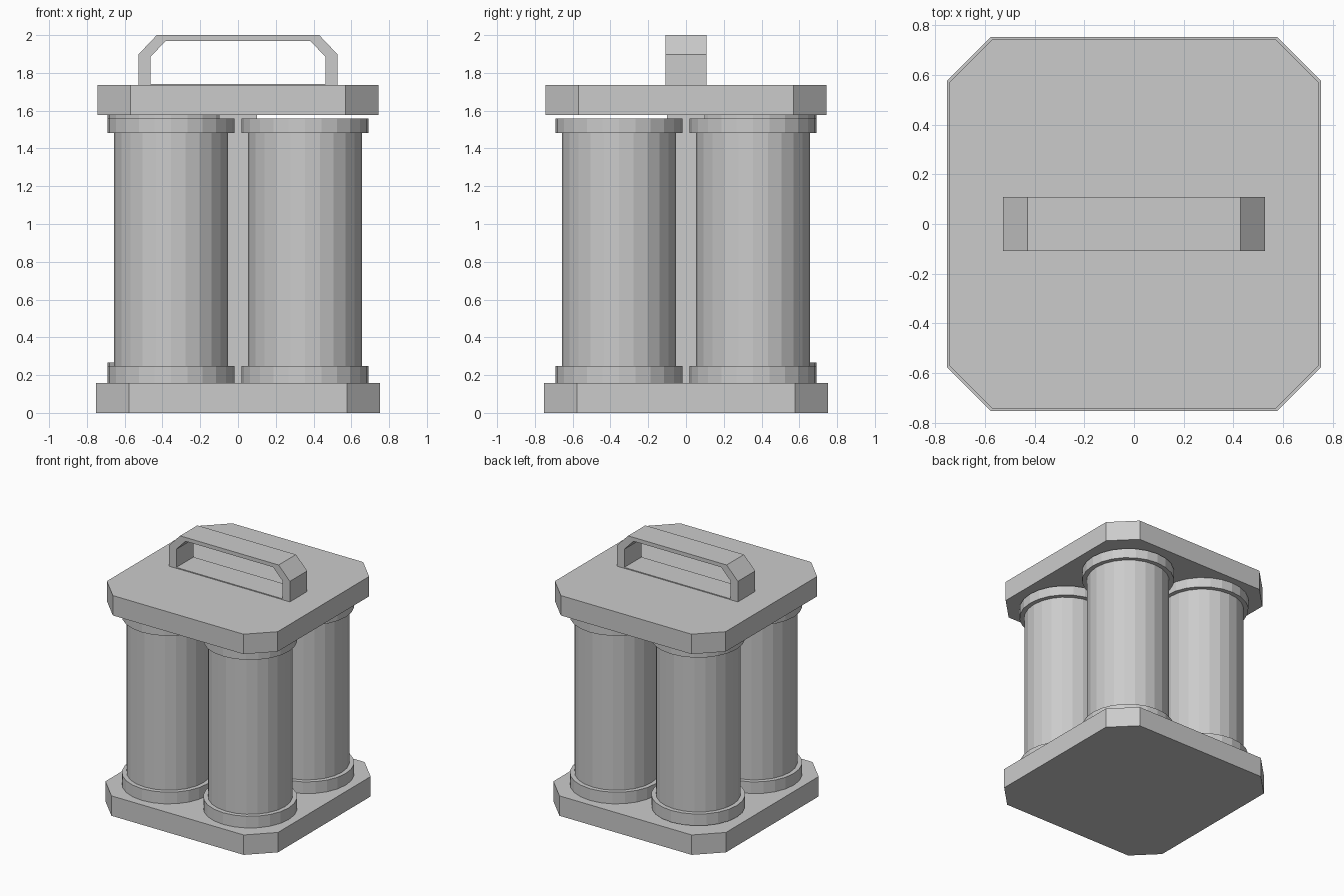
import bpy, bmesh

if "Cube" in bpy.data.objects:
    bpy.data.objects.remove(bpy.data.objects["Cube"])


def prism(name, outline, axis, lo, hi):
    """Extrude a closed outline along z (plan view) or y (front view)."""
    bm = bmesh.new()
    verts = [bm.verts.new((a, b, lo) if axis == 'z' else (a, lo, b)) for a, b in outline]
    face = bm.faces.new(verts)
    ext = bmesh.ops.extrude_face_region(bm, geom=[face])
    moved = [v for v in ext['geom'] if isinstance(v, bmesh.types.BMVert)]
    d = hi - lo
    bmesh.ops.translate(bm, verts=moved, vec=(0, 0, d) if axis == 'z' else (0, d, 0))
    bmesh.ops.recalc_face_normals(bm, faces=bm.faces)
    mesh = bpy.data.meshes.new(name)
    bm.to_mesh(mesh)
    bm.free()
    obj = bpy.data.objects.new(name, mesh)
    bpy.context.collection.objects.link(obj)
    return obj


def plate(name, r, c, z0, z1):
    """Square plate with clipped corners."""
    pts = [(r, -c), (r, c), (c, r), (-c, r), (-r, c), (-r, -c), (-c, -r), (c, -r)]
    return prism(name, pts, 'z', z0, z1)


def cylinder(name, x, y, r, z0, z1):
    bpy.ops.mesh.primitive_cylinder_add(vertices=24, radius=r, depth=z1 - z0,
                                        location=(x, y, (z0 + z1) / 2))
    bpy.context.object.name = name


# Base and lid plates
plate("base_plate", 0.753, 0.577, 0, 0.157)
plate("top_plate", 0.745, 0.57, 1.578, 1.735)

# Central square post joining the plates
prism("centre_post", [(-.1, -.1), (.1, -.1), (.1, .1), (-.1, .1)], 'z', 0.15, 1.59)

# Four canisters with end caps; the back left one sits slightly higher
for side, x in (("left", -0.355), ("right", 0.355)):
    for end, y in (("front", -0.355), ("back", 0.355)):
        up = 0.018 if (side, end) == ("left", "back") else 0
        tag = f"{end}_{side}"
        cylinder(f"canister_{tag}", x, y, 0.302, 0.20 + up, 1.52 + up)
        cylinder(f"lower_cap_{tag}", x, y, 0.336, 0.157 + up, 0.249 + up)
        cylinder(f"upper_cap_{tag}", x, y, 0.336, 1.482 + up, 1.559 + up)

# Carry handle: chamfered arch with a thin foot strip
half = [(0.463, 1.73), (0.528, 1.73), (0.528, 1.897), (0.43, 2.0)]
inner = [(0.382, 1.97), (0.463, 1.885)]
mirror = lambda pts: [(-x, z) for x, z in reversed(pts)]
arch = half + mirror(half) + mirror(inner[::1])[::-1] + inner
arch = half + mirror(half) + [(-0.463, 1.885), (-0.382, 1.97)] + inner
prism("handle", arch, 'y', -0.108, 0.108)
foot = [(-0.47, 1.73), (0.47, 1.73), (0.47, 1.742), (-0.47, 1.742)]
prism("handle_foot", foot, 'y', -0.107, 0.107)
